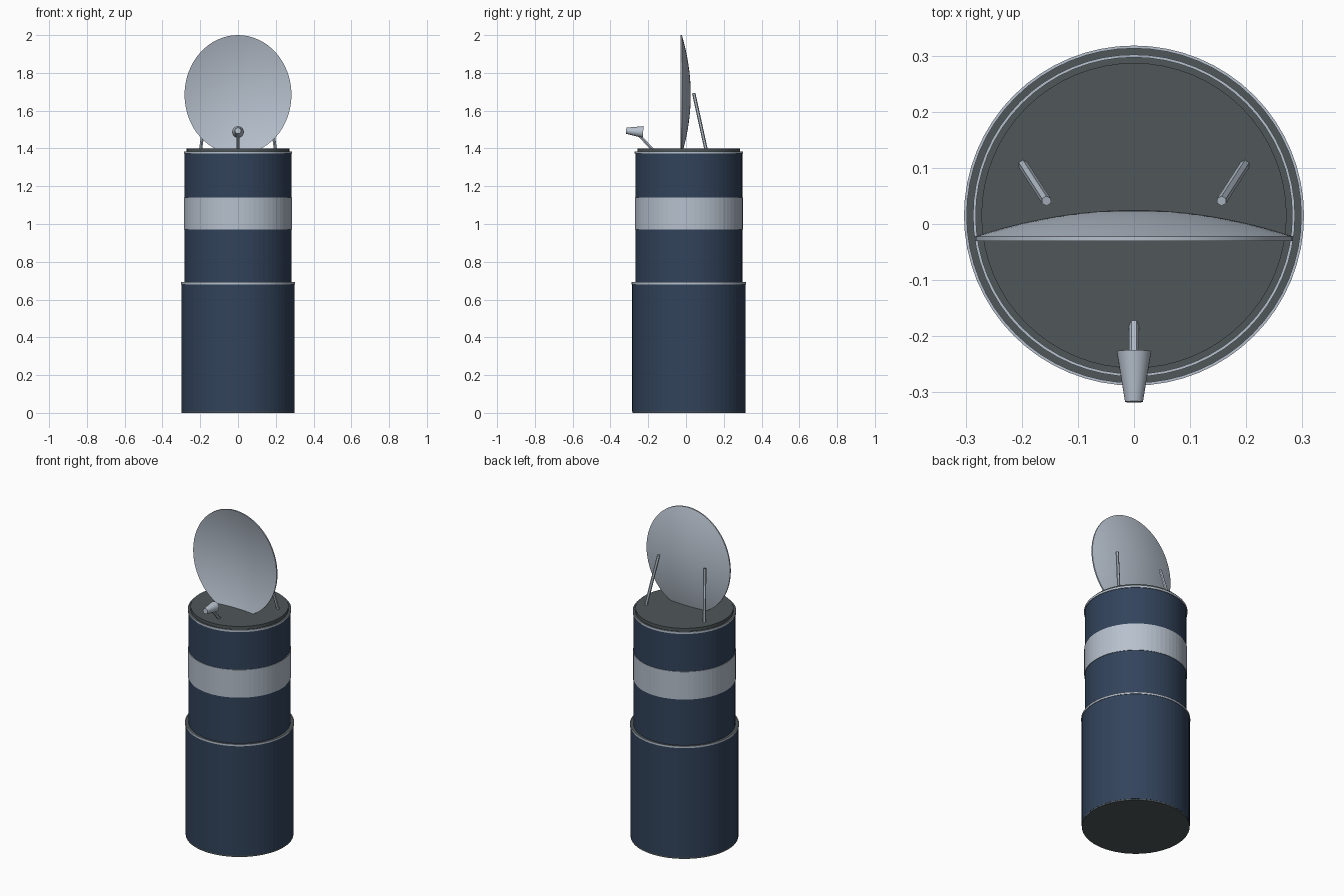
import bpy, bmesh, math
from mathutils import Vector

if "Cube" in bpy.data.objects:
    bpy.data.objects.remove(bpy.data.objects["Cube"])

AXIS_Y = 0.015   # the drums sit slightly behind the middle
SEG = 64


def material(name, rgb):
    m = bpy.data.materials.new(name)
    m.use_nodes = True
    m.diffuse_color = (*rgb, 1)
    m.node_tree.nodes["Principled BSDF"].inputs["Base Color"].default_value = (*rgb, 1)
    return m


NAVY = material("navy_blue", (0.032, 0.056, 0.105))
SILVER = material("pale_silver", (0.47, 0.53, 0.61))
DARK = material("dark_grey", (0.08, 0.097, 0.102))


def lathe(name, profile, mat, seg=SEG, closed=False, center=(0, AXIS_Y, 0)):
    """Spin (radius, height) points round z; points at radius 0 become poles."""
    bm = bmesh.new()
    rings = []
    for r, z in profile:
        n = 1 if r == 0 else seg
        rings.append([bm.verts.new((r * math.cos(math.tau * i / seg),
                                    r * math.sin(math.tau * i / seg), z)) for i in range(n)])
    pairs = list(zip(rings, rings[1:]))
    if closed:
        pairs.append((rings[-1], rings[0]))
    for a, b in pairs:
        for i in range(seg):
            j = (i + 1) % seg
            quad = [a[i % len(a)], a[j % len(a)], b[j % len(b)], b[i % len(b)]]
            bm.faces.new(list(dict.fromkeys(quad)))
    bmesh.ops.recalc_face_normals(bm, faces=bm.faces)
    mesh = bpy.data.meshes.new(name)
    bm.to_mesh(mesh)
    bm.free()
    ob = bpy.data.objects.new(name, mesh)
    bpy.context.collection.objects.link(ob)
    ob.location = center
    mesh.materials.append(mat)
    return ob


def drum(name, r, z0, z1, mat):
    return lathe(name, [(0, z0), (r, z0), (r, z1), (0, z1)], mat)


def ring(name, r0, r1, z0, z1, mat):
    return lathe(name, [(r0, z0), (r1, z0), (r1, z1), (r0, z1)], mat, closed=True)


def tapered_rod(name, start, end, r0, r1, seg, mat):
    a, b = Vector(start), Vector(end)
    d = b - a
    ob = lathe(name, [(0, 0), (r0, 0), (r1, d.length), (0, d.length)], mat, seg, center=a)
    ob.rotation_euler = d.to_track_quat('Z', 'Y').to_euler()
    return ob


def smooth(ob):
    bpy.ops.object.select_all(action='DESELECT')
    ob.select_set(True)
    bpy.context.view_layer.objects.active = ob
    bpy.ops.object.shade_smooth_by_angle(angle=math.radians(35))


# Lower drum with dark foot, ledge and bright lip
drum("foot", 0.299, 0, 0.008, DARK)
drum("lower_drum", 0.3, 0.008, 0.68, NAVY)
drum("lower_ledge", 0.299, 0.68, 0.688, DARK)
ring("lower_lip", 0.298, 0.303, 0.68, 0.692, SILVER)

# Upper drum with wide bright band, lip and dark lid
drum("upper_drum", 0.283, 0.688, 1.372, NAVY)
ring("bright_band", 0.278, 0.286, 0.97, 1.14, SILVER)
drum("upper_ledge", 0.282, 1.372, 1.381, DARK)
ring("upper_lip", 0.282, 0.287, 1.372, 1.385, SILVER)
drum("lid", 0.272, 1.381, 1.40, DARK)

# Oval concave dish, its lower edge sunk into the lid
steps = 12
back = [(i / steps, 0.047 * (1 - (i / steps) ** 2)) for i in range(steps + 1)]
front = [(r, h - 0.008) for r, h in reversed(back)]
dish = lathe("dish", back + front, SILVER, center=(0, -0.022, 1.684))
dish.scale = (0.283, 0.316, 1)
dish.rotation_euler = (-math.pi / 2, 0, 0)
smooth(dish)

# Two rear struts
for side, label in ((1, "left"), (-1, "right")):
    tapered_rod("strut_" + label, (side * 0.198, 0.106, 1.395),
                (side * 0.156, 0.041, 1.692), 0.009, 0.009, 6, SILVER)

# Feed arm and horn
tapered_rod("feed_arm", (0, -0.173, 1.39), (0, -0.262, 1.485), 0.009, 0.009, 6, SILVER)
horn = tapered_rod("feed_horn", (0, -0.227, 1.487), (0, -0.317, 1.494), 0.031, 0.016, 24, SILVER)
smooth(horn)
